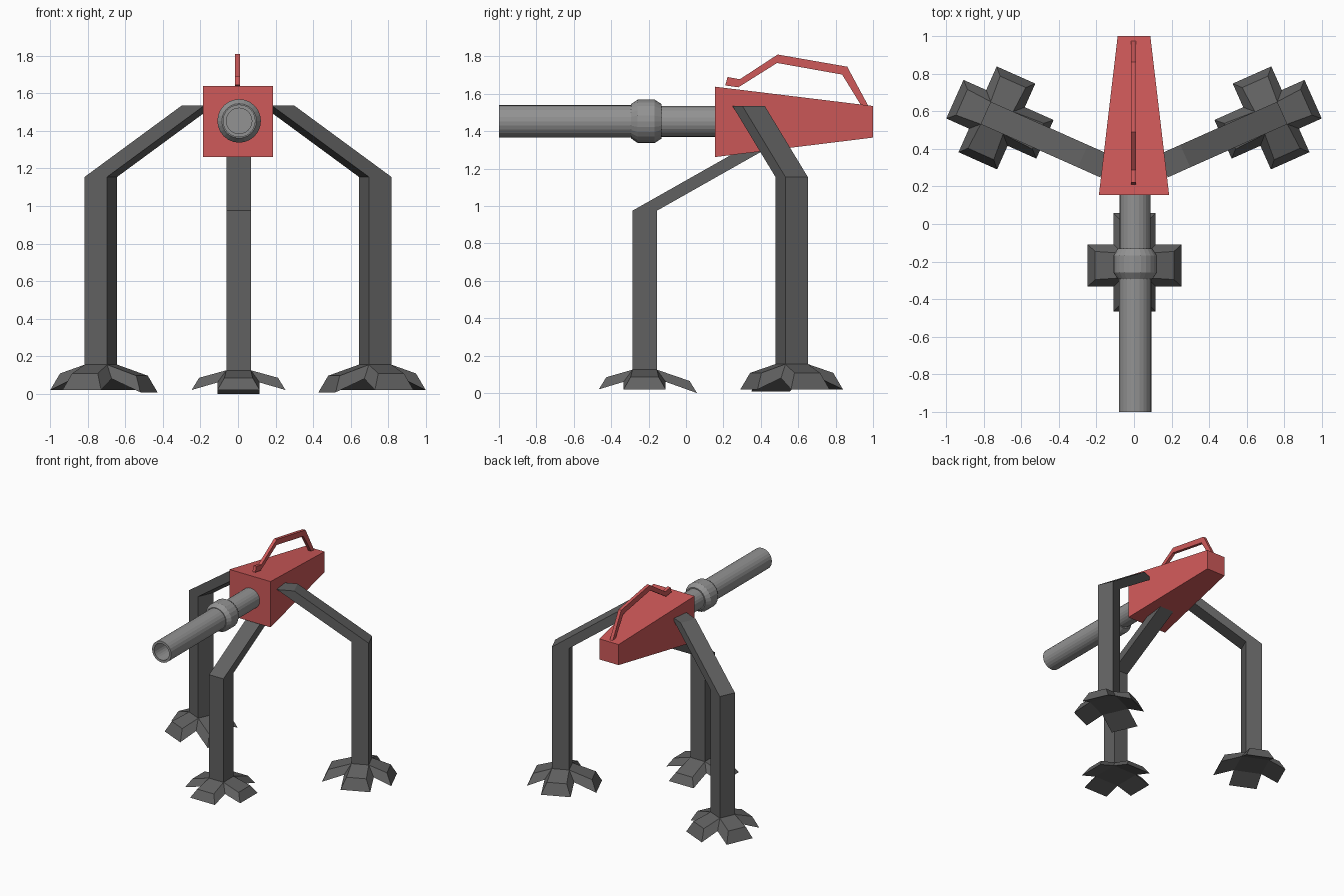
import bpy, bmesh
from math import radians, pi, cos, sin
from mathutils import Matrix, Vector

if "Cube" in bpy.data.objects:
    bpy.data.objects.remove(bpy.data.objects["Cube"])


def material(name, r, g, b):
    m = bpy.data.materials.new(name)
    m.diffuse_color = (r, g, b, 1)
    m.use_nodes = True
    m.node_tree.nodes["Principled BSDF"].inputs["Base Color"].default_value = m.diffuse_color
    return m


RED = material("red_paint", 0.62, 0.10, 0.10)
DARK = material("dark_metal", 0.12, 0.12, 0.12)
STEEL = material("steel", 0.29, 0.29, 0.29)


def finish(bm, name, mat):
    bmesh.ops.remove_doubles(bm, verts=bm.verts, dist=1e-5)
    bmesh.ops.recalc_face_normals(bm, faces=bm.faces)
    me = bpy.data.meshes.new(name)
    bm.to_mesh(me)
    bm.free()
    me.materials.append(mat)
    ob = bpy.data.objects.new(name, me)
    bpy.context.collection.objects.link(ob)
    return ob


def loft(name, rings, mat, caps=True):
    """Skin equal-sized rings of points, in order."""
    bm = bmesh.new()
    rows = [[bm.verts.new(p) for p in ring] for ring in rings]
    n = len(rows[0])
    for a, b in zip(rows, rows[1:]):
        for i in range(n):
            j = (i + 1) % n
            bm.faces.new((a[i], a[j], b[j], b[i]))
    if caps:
        bm.faces.new(rows[0])
        bm.faces.new(rows[-1])
    return finish(bm, name, mat)


# tapered body
def body_ring(y, w, z0, z1):
    return [(-w, y, z0), (w, y, z0), (w, y, z1), (-w, y, z1)]


loft("body", [body_ring(0.155, 0.187, 1.262, 1.638),
              body_ring(1.0, 0.087, 1.366, 1.535)], RED)

# carrying handle: bent flat bar, (y, z) of upper and lower edges
upper = [(0.222, 1.69), (0.288, 1.678), (0.49, 1.81), (0.862, 1.745), (0.975, 1.535)]
lower = [(0.21, 1.645), (0.28, 1.635), (0.487, 1.765), (0.835, 1.703), (0.935, 1.54)]
loft("handle", [[(-0.015, *u), (0.011, *u), (0.011, *l), (-0.015, *l)]
                for u, l in zip(upper, lower)], RED)

# barrel with collar and hollow muzzle, (y, radius)
profile = [(0.2, 0.083), (-0.13, 0.083), (-0.13, 0.092), (-0.168, 0.116),
           (-0.258, 0.116), (-0.293, 0.092), (-0.293, 0.087), (-1.0, 0.087),
           (-1.0, 0.068), (-0.6, 0.068)]
SIDES = 24
loft("barrel", [[(0.006 + r * cos(2 * pi * i / SIDES), y, 1.453 + r * sin(2 * pi * i / SIDES))
                 for i in range(SIDES)] for y, r in profile], STEEL)


# legs: local +x points away from the body
H, B = 0.0655, 0.1125


def leg(name, centre, angle, z_foot, z_bend, run, z_top):
    place = Matrix.Translation((*centre, 0)) @ Matrix.Rotation(radians(angle), 4, 'Z')
    square = [(-H, -H), (H, -H), (H, H), (-H, H)]
    rings = [[place @ Vector((x - dx, y, z)) for x, y in square]
             for dx, z in ((0, z_foot - 0.01), (0, z_bend), (run, z_top))]
    loft(name, rings, DARK)


def foot(name, centre, angle, z_top, z_under, z_end, z_long):
    """Pyramid hub with four splayed toes, the inward one longer."""
    place = Matrix.Translation((*centre, 0)) @ Matrix.Rotation(radians(angle), 4, 'Z')
    bm = bmesh.new()

    def face(points):
        return bm.faces.new([bm.verts.new(place @ Vector(p)) for p in points])

    for s, z in ((H, z_top), (B, z_under)):
        face([(-s, -s, z), (s, -s, z), (s, s, z), (-s, s, z)])
    for k, (length, z) in enumerate(((0.245, 0.02), (0.25, 0.02), (0.28, z_long), (0.25, 0.02))):
        turn = Matrix.Rotation(k * pi / 2, 4, 'Z')
        root = [(H, -H, z_top), (H, H, z_top), (B, B, z_under), (B, -B, z_under)]
        te = z_end - 0.02 + z
        tip = [(length - 0.04, -0.075, te), (length - 0.04, 0.075, te),
               (length, B, z), (length, -B, z)]
        root, tip = [[turn @ Vector(p) for p in ring] for ring in (root, tip)]
        for i in range(4):
            j = (i + 1) % 4
            face([root[i], root[j], tip[j], tip[i]])
        face(tip)
    finish(bm, name, DARK)


leg("front_leg", (0.003, -0.221), -90, 0.125, 0.975, 0.64, 1.337)
foot("front_foot", (0.003, -0.221), -90, 0.125, 0.06, 0.085, 0.0)
for side, sx, ang in (("right", 1, 24), ("left", -1, 156)):
    c = (0.73 * sx, 0.565)
    leg(f"rear_leg_{side}", c, ang, 0.155, 1.155, 0.566, 1.535)
    foot(f"rear_foot_{side}", c, ang, 0.155, 0.08, 0.108, 0.008)
